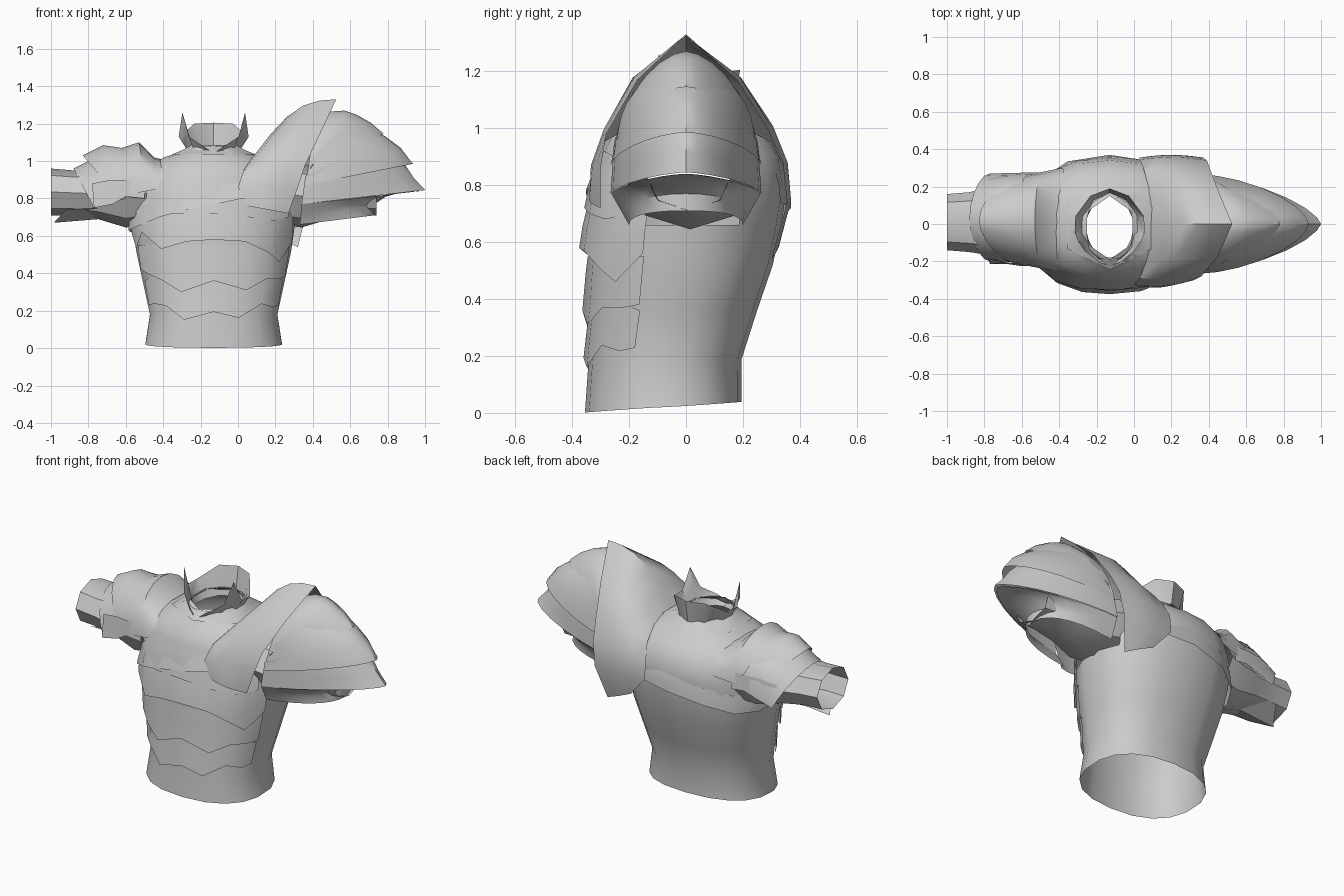
import bpy, bmesh, math

if "Cube" in bpy.data.objects:
    bpy.data.objects.remove(bpy.data.objects["Cube"])

grey = bpy.data.materials.new("plate_grey")
grey.diffuse_color = (0.6, 0.6, 0.6, 1)
grey.use_nodes = True
grey.node_tree.nodes["Principled BSDF"].inputs["Base Color"].default_value = grey.diffuse_color
CX = -0.13  # centre line of the body


def grid(name, rows, closed=False, angle=38, skip=None):
    """Skin a list of equal-length point rows into an open surface."""
    bm = bmesh.new()
    vs = [[bm.verts.new(p) for p in r] for r in rows]
    n = len(rows[0])
    for a, b in zip(vs, vs[1:]):
        for i in range(n if closed else n - 1):
            j = (i + 1) % n
            quad = (a[i], a[j], b[j], b[i])
            mid = sum((v.co for v in quad[1:]), quad[0].co.copy()) / 4
            if not (skip and skip(mid)):
                bm.faces.new(quad)
    bmesh.ops.remove_doubles(bm, verts=bm.verts, dist=0.0005)
    bmesh.ops.recalc_face_normals(bm, faces=bm.faces)
    me = bpy.data.meshes.new(name)
    bm.to_mesh(me)
    bm.free()
    me.materials.append(grey)
    ob = bpy.data.objects.new(name, me)
    bpy.context.collection.objects.link(ob)
    bpy.ops.object.select_all(action='DESELECT')
    ob.select_set(True)
    bpy.context.view_layer.objects.active = ob
    bpy.ops.object.shade_smooth_by_angle(angle=math.radians(angle))
    return ob


def lerp(a, b, t):
    return tuple(x + (y - x) * t for x, y in zip(a, b))


def power(v, e):
    return math.copysign(abs(v) ** e, v)


def sample(table, t):
    """Piecewise linear lookup on the first column."""
    for a, b in zip(table, table[1:]):
        if t <= b[0]:
            return lerp(a, b, max(0, (t - a[0]) / (b[0] - a[0])))
    return table[-1]


# Torso profile: height, half width, front y, back y
TORSO = [(0.02, 0.37, -0.355, 0.195), (0.18, 0.345, -0.343, 0.195),
         (0.36, 0.385, -0.335, 0.25), (0.52, 0.42, -0.342, 0.305),
         (0.66, 0.44, -0.34, 0.335), (0.80, 0.44, -0.325, 0.355),
         (0.90, 0.40, -0.31, 0.34), (0.97, 0.35, -0.275, 0.29),
         (1.02, 0.27, -0.225, 0.22), (1.05, 0.17, -0.20, 0.18),
         (1.08, 0.125, -0.19, 0.15)]


def torso_point(deg, z, off=0.0):
    _, hw, yf, yb = sample(TORSO, z)
    a = math.radians(deg)
    c, s = math.cos(a), math.sin(a)
    tilt = 0.02 * max(0, 1 - z / 0.3) * s
    return (CX + (hw + off) * power(c, 0.85),
            (yf + yb) / 2 + ((yb - yf) / 2 + off) * power(s, 0.85), z + tilt)


def arm_hole(p):
    return abs(p.x - CX) > 0.33 and ((p.y - 0.015) / 0.22) ** 2 + ((p.z - 0.82) / 0.15) ** 2 < 1


grid("torso", [[torso_point(i * 20 + 10, r[0]) for i in range(18)] for r in TORSO], True,
     skip=arm_hole)


def wrap_plate(name, table, lift=0.02, fade=True):
    """Plate lying on the torso; table rows are angle, bottom z, top z."""
    rows = []
    for k in range(4):
        t = k / 3
        rows.append([torso_point(a, b + (h - b) * t, 0.004 + lift * (1 - t) * (
            max(0, -math.sin(math.radians(a))) if fade else 1)) for a, b, h in table])
    grid(name, rows)


# Overlapping belly plates with ragged lower edges
wrap_plate("belly_plate_low", [(-160, .23, .36), (-148, .24, .38), (-130, .23, .38),
           (-112, .16, .38), (-90, .20, .38), (-72, .17, .38), (-50, .24, .38),
           (-32, .22, .38), (-20, .23, .36)], 0.014)
wrap_plate("belly_plate_middle", [(-160, .42, .55), (-148, .40, .55), (-128, .36, .55),
           (-112, .30, .55), (-90, .36, .55), (-68, .31, .55), (-50, .37, .55),
           (-32, .37, .55), (-20, .38, .55)], 0.025)
wrap_plate("belly_plate_high", [(-175, .62, .72), (-160, .53, .74), (-145, .62, .76),
           (-125, .53, .78), (-105, .57, .8), (-90, .58, .8), (-72, .57, .8),
           (-52, .51, .8), (-38, .46, .8), (-20, .56, .78)], 0.03)
wrap_plate("chest_plate", [(-155, .72, .88), (-130, .71, .91), (-110, .72, .92),
           (-90, .72, .92), (-70, .70, .92), (-50, .68, .90), (-30, .7, .86)], 0.02)
# Diagonal strap running under one arm
wrap_plate("chest_strap", [(-300, .74, .84), (-270, .72, .82), (-245, .68, .78),
           (-220, .63, .74), (-195, .62, .73), (-170, .63, .75), (-150, .65, .77),
           (-125, .70, .81), (-105, .74, .84), (-85, .78, .87), (-68, .81, .89)], 0.022, False)

# Sleeves: distance from centre, low z, high z, front y, back y
SLEEVE = [(0.36, .66, 1.0, -.22, .26), (0.47, .645, .98, -.21, .24),
          (0.62, .69, .96, -.17, .20), (0.75, .71, .95, -.15, .17),
          (0.87, .71, .96, -.14, .16)]
for side, name in ((-1, "right_sleeve"), (1, "left_sleeve")):
    rows = []
    for d, lo, hi, yf, yb in SLEEVE:
        rows.append([(CX + side * d, (yf + yb) / 2 + (yb - yf) / 2 * math.sin(i * math.pi / 4),
                      (lo + hi) / 2 - (hi - lo) / 2 * math.cos(i * math.pi / 4))
                     for i in range(8)])
    grid(name, rows, True)
grid("right_cuff_flap", [[(-.74, -.13, .75), (-.74, .02, .69), (-.74, .15, .75)],
                         [(-.92, -.11, .74), (-.985, .02, .67), (-.92, .12, .74)]])

# Collar: angle, radius x, radius y, top z; half profile is mirrored
HALF = [(90, .13, .20, 1.205), (50, .16, .21, 1.20), (15, .19, .2, 1.13),
        (-10, .19, .2, 1.13), (-25, .185, .2, 1.26), (-42, .18, .2, 1.13),
        (-68, .15, .21, 1.08), (-90, .14, .215, 1.04)]
ring = HALF + [(180 - a, x, y, z) for a, x, y, z in HALF[-2:0:-1]]


def collar_point(h, t):
    a = math.radians(h[0])
    rx, ry = 0.125 + (h[1] - 0.125) * t, 0.17 + (h[2] - 0.17) * t
    return (CX + rx * math.cos(a), -0.01 + ry * math.sin(a), 1.03 + (h[3] - 1.03) * t)


grid("collar", [[collar_point(h, t) for h in ring] for t in (0, 0.55, 1)], True)
grid("collar_base", [[(CX + rx * math.cos(i * math.pi / 3 + math.pi / 6),
                       -0.02 + ry * math.sin(i * math.pi / 3 + math.pi / 6), z) for i in range(6)]
                     for rx, ry, z in ((.26, .225, 1.035), (.19, .2, 1.06), (.14, .17, 1.085))], True)


def fan_shell(name, path, a0, a1, w0, w1, e0=2.0, e1=1.5, yc=0.0, n=14):
    """Shell of arches: each runs front to back over one (x, z) path point."""
    rows = []
    for k, p in enumerate(path):
        t = k / (len(path) - 1)
        a, w, e = lerp(a0, a1, t), w0 + (w1 - w0) * t, 2 / (e0 + (e1 - e0) * t)
        row = []
        for i in range(n + 1):
            ph = (i / n - 0.5) * math.pi
            f = max(0.0, math.cos(ph)) ** e
            row.append((a[0] + (p[0] - a[0]) * f, yc + w * power(math.sin(ph), e),
                        a[1] + (p[1] - a[1]) * f))
        rows.append(row)
    grid(name, rows)


# Large left shoulder: pointed plates stacked like feathers
fan_shell("left_shoulder_plate_top",
          [(.42, 1.24), (.50, 1.265), (.57, 1.27), (.63, 1.25), (.71, 1.205), (.78, 1.145)],
          (.36, .88), (.40, 1.02), .26, .225, 1.8, 1.5)
fan_shell("left_shoulder_plate_middle",
          [(.60, 1.22), (.70, 1.18), (.79, 1.13), (.87, 1.07), (.935, .985)],
          (.38, 1.0), (.36, .87), .235, .265, 1.8, 1.6)
fan_shell("left_shoulder_plate_outer",
          [(.75, 1.1), (.84, 1.03), (.90, .97), (.94, .91), (1.0, .845)],
          (.36, .92), (.34, .77), .255, .265, 1.8, 1.5)
# Closed underside running back from the tip to the sleeve end
fan_shell("left_shoulder_underside",
          [(.98, .84), (.88, .835), (.79, .81), (.73, .77), (.73, .71)],
          (.34, .77), (.33, .66), .262, .20, 1.5, 2.4)

# Saddle plate over the left shoulder: inner edge, outer edge, bulge y, bulge z
SADDLE = [((.05, -.335, .76), (.27, -.30, .72), -.02, 0),
          ((.00, -.325, .86), (.32, -.30, .86), -.02, .01),
          ((.03, -.29, .95), (.36, -.28, .98), -.005, .03),
          ((.07, -.19, 1.01), (.45, -.17, 1.17), -.01, .075),
          ((.09, 0, 1.035), (.525, 0, 1.33), 0, .09),
          ((.08, .19, 1.01), (.45, .18, 1.17), .01, .075),
          ((.05, .30, .95), (.41, .285, 1.0), .015, .03),
          ((.03, .345, .86), (.39, .34, .88), .015, .01),
          ((.03, .355, .75), (.37, .355, .74), .015, 0),
          ((.14, .33, .62), (.32, .30, .54), .01, 0)]
rows = []
for k in range(6):
    t = k / 5
    b = math.sin(math.pi * t)
    rows.append([(x, y + by * b, z + bz * b) for (x, y, z), by, bz in
                 ((lerp(i, o, t), by, bz) for i, o, by, bz in SADDLE)])
grid("left_shoulder_saddle", rows)

# Smaller right shoulder: pointed cap over a ragged plate on the sleeve
fan_shell("right_shoulder_plate_outer",
          [(-.62, 1.02), (-.72, 1.03), (-.80, 1.0), (-.88, .96)],
          (-.54, .82), (-.77, .75), .24, .235, 2.4, 1.8, .035, 10)
fan_shell("right_shoulder_cap",
          [(-.37, 1.0), (-.45, 1.02), (-.53, 1.10), (-.62, 1.07), (-.72, 1.085), (-.83, 1.03)],
          (-.38, .86), (-.64, .81), .28, .23, 2.3, 1.6, .02, 10)
# Ragged hanging tips below the right shoulder plates
for y, s, name in ((-.215, -1, "front"), (.265, 1, "back")):
    grid("right_shoulder_tips_" + name,
         [[(-.5, y, .90), (-.6, y, .90), (-.68, y - s * .01, .90), (-.78, y - s * .03, .88)],
          [(-.5, y + s * .01, .80), (-.6, y + s * .01, .81), (-.67, y, .77), (-.77, y, .75)]])
